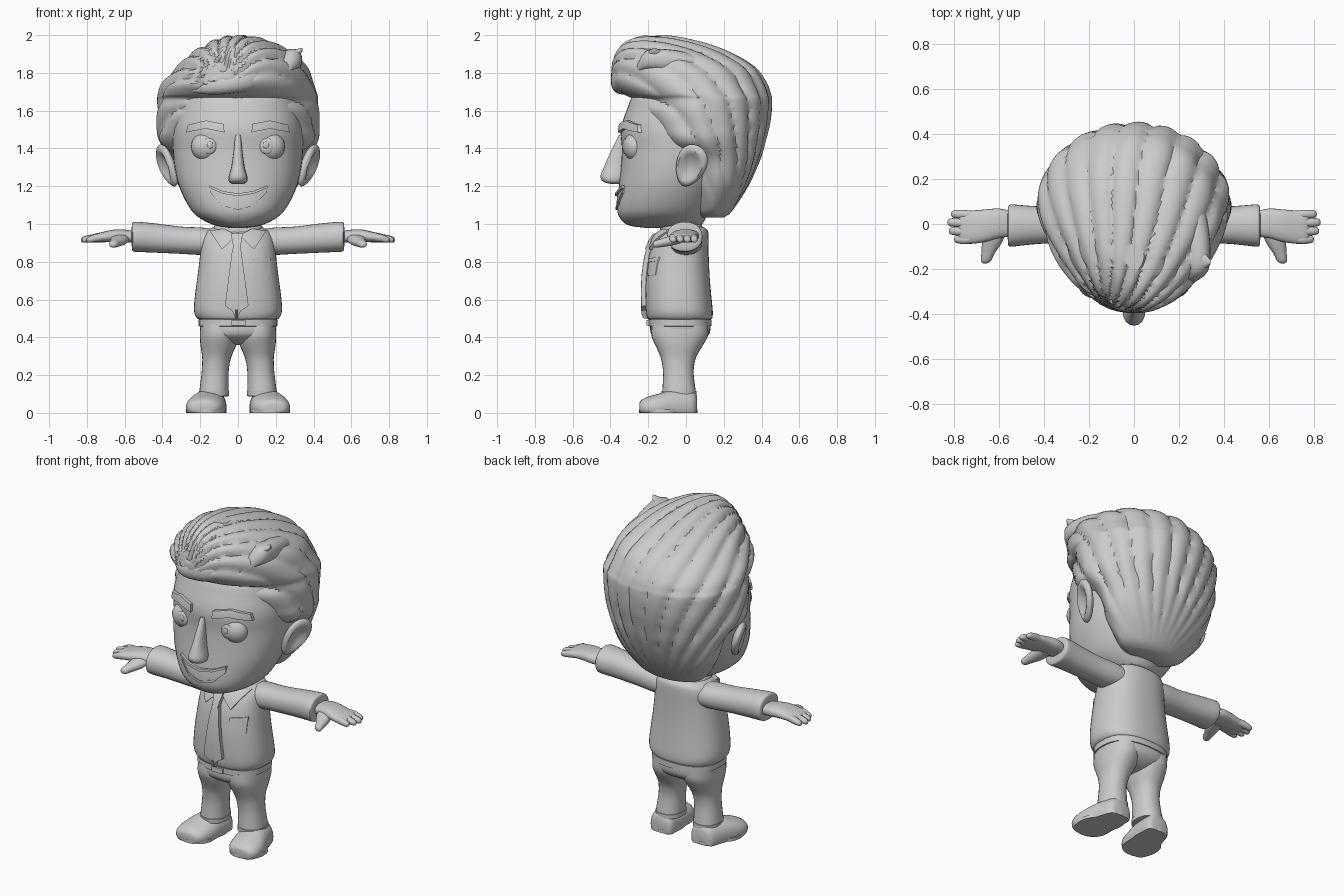
import bpy, bmesh, math
from mathutils import Vector, Matrix
from mathutils.bvhtree import BVHTree

grey = bpy.data.materials.new("clay grey")
grey.diffuse_color = (0.6, 0.6, 0.6, 1)


def finish(name, bm, mirror=False, angle=40):
    bmesh.ops.recalc_face_normals(bm, faces=bm.faces)
    me = bpy.data.meshes.new(name)
    bm.to_mesh(me)
    tree = BVHTree.FromBMesh(bm)
    bm.free()
    me.materials.append(grey)
    ob = bpy.data.objects.new(name, me)
    bpy.context.collection.objects.link(ob)
    bpy.ops.object.select_all(action='DESELECT')
    ob.select_set(True)
    bpy.context.view_layer.objects.active = ob
    bpy.ops.object.shade_smooth_by_angle(angle=math.radians(angle))
    if mirror:
        ob.modifiers.new("Mirror", 'MIRROR')
    return tree


def bridge(rings):
    """Skin a list of equal rings and cap both ends."""
    bm = bmesh.new()
    rows = [[bm.verts.new(p) for p in r] for r in rings]
    n = len(rows[0])
    for a, b in zip(rows, rows[1:]):
        for i in range(n):
            j = (i + 1) % n
            bm.faces.new((a[i], a[j], b[j], b[i]))
    bm.faces.new(rows[0])
    bm.faces.new(rows[-1])
    return bm


def resample(keys, steps):
    """Catmull-Rom interpolation of section keys."""
    out = []
    for i in range(len(keys) - 1):
        k = [keys[max(0, min(len(keys) - 1, i + d))] for d in (-1, 0, 1, 2)]
        for s in range(steps):
            t = s / steps
            out.append([0.5 * (2 * b + (c - a) * t + (2 * a - 5 * b + 4 * c - d) * t * t
                               + (3 * b - a - 3 * c + d) * t ** 3) for a, b, c, d in zip(*k)])
    return out + [list(keys[-1])]


def loft(name, keys, axis='Z', n=32, p=2.2, steps=3, mirror=False, egg=0, shape=None, angle=40):
    """Keys are (position, centre a, centre b, radius a, radius b) along an axis."""
    rings = []
    for t, ca, cb, ra, rb in resample(keys, steps):
        ring = []
        for i in range(n):
            w = 2 * math.pi * i / n
            c, s = math.cos(w), math.sin(w)
            c = math.copysign(abs(c) ** (2 / p), c)
            s = math.copysign(abs(s) ** (2 / p), s)
            a, b = ca + max(ra, .002) * c * (1 + egg * min(s, 0)), cb + max(rb, .002) * s
            v = Vector({'Z': (a, b, t), 'X': (t, a, b), 'Y': (a, t, b)}[axis])
            ring.append(shape(v) if shape else v)
        rings.append(ring)
    return finish(name, bridge(rings), mirror, angle)


def plate(name, upper, lower, tree, lift, mirror=False, cols=4, rows=5):
    """Raised plate between two (x, z) lines, wrapped on the surface behind it."""
    def hit(x, z, off):
        h = tree.ray_cast(Vector((x, -2, z)), Vector((0, 1, 0)))[0]
        return Vector((x, (h.y if h else -.15) - off, z))
    rings = []
    for i in range((len(upper) - 1) * cols + 1):
        k = min(i // cols, len(upper) - 2)
        f = i / cols - k
        u = Vector(upper[k]).lerp(Vector(upper[k + 1]), f)
        l = Vector(lower[k]).lerp(Vector(lower[k + 1]), f)
        pts = [u.lerp(l, j / rows) for j in range(rows + 1)]
        rings.append([hit(*q, lift) for q in pts] + [hit(*q, -.012) for q in reversed(pts)])
    finish(name, bridge(rings), mirror, 30)


def ball(name, loc, size, rot=(0, 0, 0), mirror=True, shape=None):
    bm = bmesh.new()
    bmesh.ops.create_uvsphere(bm, u_segments=28, v_segments=18, radius=1)
    if shape:
        for v in bm.verts:
            v.co = shape(v.co)
    m = Matrix.Translation(loc)
    for ax, r in zip('YXZ', rot):
        m = m @ Matrix.Rotation(math.radians(r), 4, ax)
    bm.transform(m @ Matrix.Diagonal((*size, 1)))
    finish(name, bm, mirror)


def zkeys(rows):
    """Turn (z, front y, back y, half width, centre x) into loft keys."""
    return [(z, cx, (f + b) / 2, r, (b - f) / 2) for z, f, b, r, cx in rows]


# Head
head = loft("head", zkeys([
    (.98, -.22, .02, .05, 0), (.995, -.31, .08, .13, 0), (1.04, -.355, .11, .215, 0),
    (1.1, -.365, .15, .265, 0), (1.2, -.355, .2, .312, 0), (1.3, -.345, .25, .335, 0),
    (1.4, -.34, .3, .345, 0), (1.5, -.345, .3, .345, 0), (1.6, -.315, .3, .33, 0),
    (1.7, -.265, .25, .3, 0), (1.8, -.12, .15, .2, 0)]), n=48, steps=4)

# Hair, combed from the quiff over the crown to the nape
quiff, nape = Vector((-.1, -.42, 1.7)), Vector((0, .12, 1.0))
flow = (nape - quiff).normalized()
across = Vector((1, 0, 0)) - flow * flow.x
across.normalize()
outward = across.cross(flow) * -1
if outward.z < 0:
    outward.negate()


def comb(v):
    r = v - quiff
    a, b = r.dot(across), r.dot(outward)
    u = math.atan2(a, b) * 5.2 + .25 * math.sin(5 * r.dot(flow))
    groove = 1 - abs(math.sin(math.pi * u)) ** .55
    fade = min(1, max(0, (v.z - 1.06) / .35)) * min(1, math.hypot(a, b) / .12)
    return v - (v - Vector((0, .05, 1.5))).normalized() * .024 * groove * fade


loft("hair", zkeys([
    (1.035, .06, .2, .13, 0), (1.07, .03, .245, .215, 0), (1.2, -.01, .33, .315, 0),
    (1.34, -.07, .395, .365, 0), (1.44, -.25, .425, .425, 0), (1.52, -.28, .445, .432, 0),
    (1.6, -.298, .455, .434, 0), (1.66, -.28, .456, .43, 0), (1.69, -.335, .45, .426, 0),
    (1.745, -.39, .43, .405, 0), (1.83, -.395, .37, .35, .02), (1.9, -.375, .26, .28, .02),
    (1.95, -.34, .14, .2, .02), (1.985, -.28, 0, .12, .01), (2, -.21, -.09, .045, 0)]),
    n=120, p=2.0, steps=5, egg=.1, shape=comb, angle=35)

# Loose locks on the quiff
loft("side_lock", [(-.26, .25, 1.82, .02, .02), (-.21, .285, 1.868, .045, .05),
                   (-.1, .285, 1.865, .055, .06), (.03, .27, 1.845, .055, .055),
                   (.15, .25, 1.81, .04, .04)], 'Y', n=20)
loft("lock_tip", [(.25, -.15, 1.87, .07, .05), (.3, -.16, 1.89, .05, .035),
                  (.342, -.17, 1.925, .008, .008)], 'X', n=16)
loft("front_lock", [(-.24, -.25, 1.71, .02, .015), (-.15, -.315, 1.725, .045, .04),
                    (-.04, -.345, 1.745, .05, .055), (.08, -.335, 1.77, .05, .06),
                    (.2, -.27, 1.79, .03, .03)], 'X', n=20)


# Ears, wider at the top, with a hollow on the outer side
def hollow(v):
    r = math.hypot(v.y, v.z)
    dent = 1.1 * max(0, 1 - (r / .75) ** 2) if v.x > 0 else 0
    return Vector((v.x - dent, v.y * (1 + .22 * v.z), v.z))


ball("ear", (.375, .025, 1.308), (.035, .082, .122), (24, -20, -22), shape=hollow)

# Face
ball("eye", (.17, -.27, 1.41), (.078, .062, .076))
ball("iris", (.153, -.322, 1.412), (.04, .014, .042))
ball("pupil", (.148, -.334, 1.418), (.016, .006, .018))
plate("eyebrow", [(.075, 1.53), (.17, 1.548), (.265, 1.525)],
      [(.072, 1.485), (.17, 1.505), (.275, 1.485)], head, .02, True)
loft("nose", [(1.212, 0, -.375, .025, .02), (1.222, 0, -.385, .046, .05), (1.25, 0, -.385, .05, .068),
              (1.3, 0, -.375, .036, .06), (1.38, 0, -.36, .024, .04), (1.47, 0, -.34, .014, .015)], n=16)
smile_top = [(-.15, 1.19), (-.08, 1.16), (0, 1.148), (.08, 1.16), (.155, 1.19)]
smile_low = [(-.145, 1.178), (-.085, 1.112), (0, 1.088), (.085, 1.112), (.15, 1.178)]
plate("teeth", smile_top, smile_low, head, .003)
plate("upper_lip", [(x, z + .014) for x, z in smile_top], smile_top, head, .016)
plate("lower_lip", smile_low, [(x, z - .014) for x, z in smile_low], head, .008)

# Neck and shirt
loft("neck", [(.9, 0, -.03, .11, .1), (1.03, 0, -.04, .1, .09)])
shirt = loft("shirt", zkeys([
    (.495, -.19, .125, .2, 0), (.5, -.203, .138, .216, 0), (.53, -.212, .142, .231, 0),
    (.58, -.215, .138, .232, 0), (.66, -.215, .13, .223, 0), (.74, -.21, .124, .212, 0),
    (.84, -.195, .12, .2, 0), (.92, -.165, .12, .19, 0), (.965, -.13, .115, .165, 0),
    (.985, -.09, .09, .12, 0)]), n=48, p=2.4)
loft("collar_band", [(.93, 0, -.02, .15, .12), (.985, 0, -.025, .128, .112), (1.0, 0, -.025, .118, .1)])
plate("collar_wing", [(.015, .945), (.075, .975), (.15, .965)],
      [(.013, .935), (.085, .865), (.145, .955)], shirt, .018, True)
plate("pocket", [(.085, .805), (.17, .815)], [(.09, .725), (.17, .73)], shirt, .004)
plate("pocket_flap", [(.083, .815), (.172, .825)], [(.083, .795), (.172, .805)], shirt, .008)

# Tie, laid out from left edge to right edge
plate("tie", [(-.068, .575), (-.03, .87), (-.008, .885), (.015, .87), (.055, .575)],
      [(-.067, .565), (-.03, .54), (-.008, .49), (.015, .54), (.054, .565)], shirt, .024, rows=8)
plate("tie_knot", [(-.038, .95), (.025, .95)], [(-.022, .865), (.012, .865)], shirt, .03)

# Sleeves and cuffs
loft("sleeve", [(.1, .0, .905, .085, .06), (.18, .0, .908, .086, .072), (.3, -.003, .914, .08, .072),
                (.43, -.005, .925, .084, .077), (.5, -.006, .93, .09, .079), (.545, -.007, .932, .094, .079),
                (.56, -.008, .932, .087, .072), (.563, -.008, .932, .05, .04)], 'X', mirror=True)

# Hands
loft("palm", [(.54, 0, .93, .055, .03), (.6, .003, .936, .066, .034), (.66, -.007, .937, .072, .033),
              (.72, -.014, .93, .074, .027), (.765, -.015, .925, .07, .022),
              (.78, -.015, .922, .06, .014)], 'X', n=24, p=2.5, mirror=True)
for i, (y, tip) in enumerate([(.042, .815), (.005, .832), (-.033, .825), (-.07, .802)]):
    loft(f"finger_{i + 1}", [(.7, y * .9, .93, .017, .018), (.75, y, .927, .02, .021),
                             (tip - .025, y + .002, .92, .019, .018), (tip - .006, y + .002, .916, .014, .013),
                             (tip, y + .002, .915, .004, .004)], 'X', n=12, mirror=True)
loft("thumb", [(-.175, .662, .892, .01, .008), (-.165, .66, .893, .022, .018), (-.13, .65, .9, .03, .023),
               (-.08, .632, .912, .045, .028), (-.03, .62, .925, .05, .028)], 'Y', n=14, mirror=True)

# Trousers and belt
loft("trouser_hips", zkeys([(.51, -.185, .125, .2, 0), (.45, -.19, .13, .202, 0), (.41, -.18, .118, .185, 0),
                            (.375, -.13, .07, .12, 0), (.36, -.08, .02, .05, 0)]), n=40, p=2.5)
loft("trouser_leg", [(.47, .1, -.031, .1, .15), (.41, .102, -.033, .1, .15), (.36, .104, -.036, .095, .127),
                     (.3, .112, -.04, .078, .096), (.25, .118, -.041, .072, .084), (.2, .122, -.04, .072, .081),
                     (.12, .127, -.037, .077, .088), (.092, .127, -.036, .078, .09)], n=28, mirror=True)
loft("trouser_cuff", [(.088, .127, -.036, .074, .086), (.09, .127, -.036, .08, .092),
                      (.115, .127, -.037, .08, .092), (.117, .127, -.037, .074, .086)],
     n=28, steps=1, mirror=True)
belt = loft("belt", zkeys([(.458, -.19, .125, .2, 0), (.46, -.198, .136, .209, 0),
                           (.495, -.198, .136, .209, 0), (.497, -.19, .125, .2, 0)]), n=40, p=2.5, steps=1)
plate("buckle", [(-.035, .493), (.04, .493)], [(-.035, .462), (.04, .462)], belt, .012)


# Shoes, flattened on the ground
def ground(v):
    return Vector((v.x, v.y, max(v.z, 0)))


loft("shoe", [(-.247, .185, .03, .035, .022), (-.237, .183, .028, .07, .04), (-.2, .178, .028, .096, .058),
              (-.14, .17, .028, .103, .075), (-.08, .158, .03, .096, .09), (-.01, .146, .03, .085, .092),
              (.04, .138, .03, .074, .085), (.058, .136, .03, .05, .06)], 'Y', mirror=True, shape=ground)
for name, z, r in (("sole_toe", .018, (.172, -.14, .103, .108)), ("sole_heel", .018, (.142, -.04, .08, .1))):
    loft(name, [(0, *r), (z, *r)], steps=1, mirror=True)
